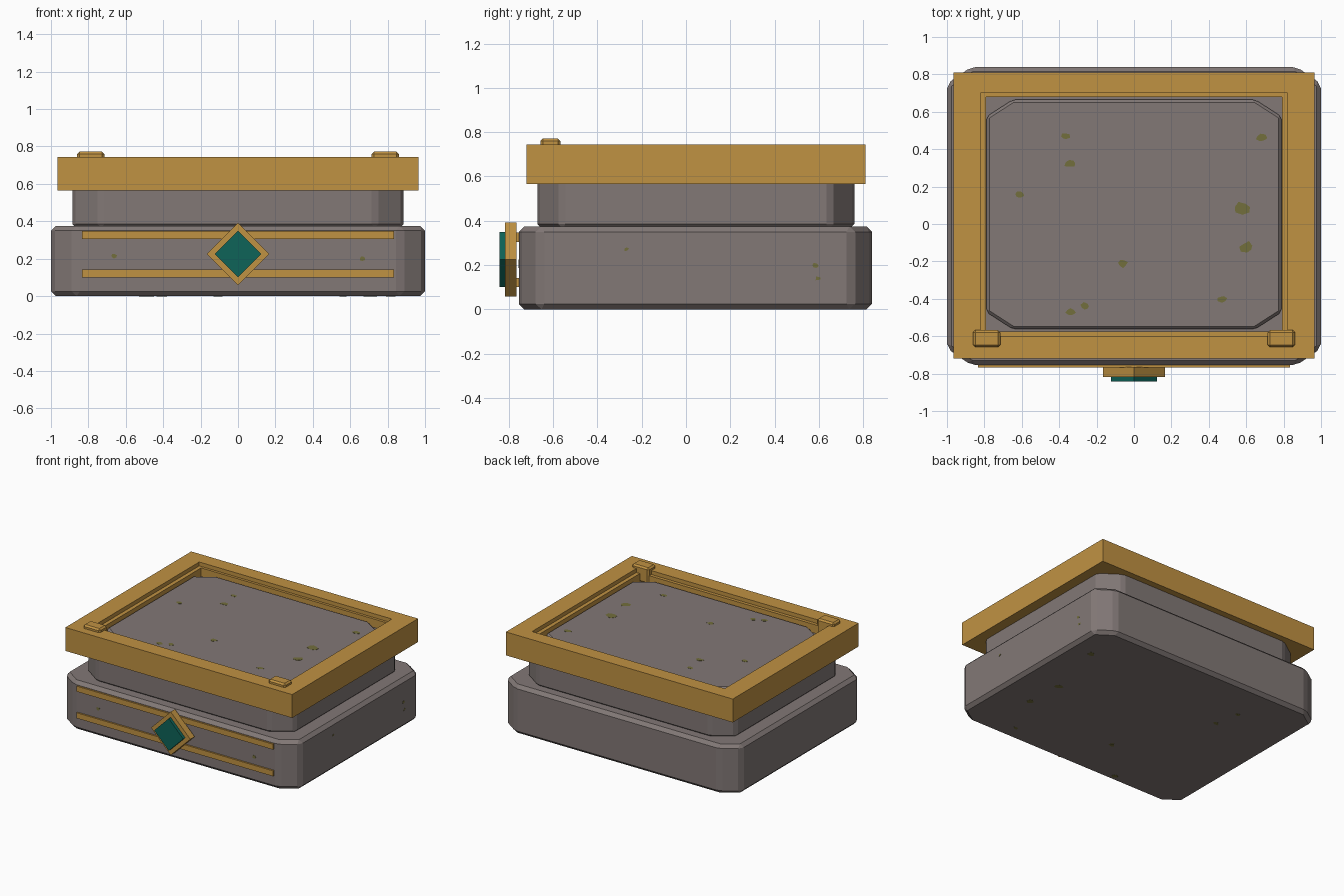
import bpy, bmesh, math, random
from mathutils import Matrix, Vector

if "Cube" in bpy.data.objects:
    bpy.data.objects.remove(bpy.data.objects["Cube"])

random.seed(4)

def material(name, rgb):
    m = bpy.data.materials.new(name)
    m.diffuse_color = (*rgb, 1)
    m.use_nodes = True
    m.node_tree.nodes["Principled BSDF"].inputs["Base Color"].default_value = m.diffuse_color
    return m

STONE = material("warm grey stone", (0.223, 0.188, 0.181))
GOLD = material("aged gold", (0.527, 0.287, 0.055))
GEM = material("deep teal", (0.0045, 0.125, 0.098))
MOSS = material("olive moss", (0.170, 0.156, 0.045))

def finish(name, bm, mat, bevel=0):
    bmesh.ops.recalc_face_normals(bm, faces=bm.faces)
    me = bpy.data.meshes.new(name)
    bm.to_mesh(me)
    bm.free()
    me.materials.append(mat)
    ob = bpy.data.objects.new(name, me)
    bpy.context.collection.objects.link(ob)
    if bevel:
        mod = ob.modifiers.new("bevel", 'BEVEL')
        mod.width = bevel
        mod.segments = 1
        mod.limit_method = 'ANGLE'
    return ob

def extrude(bm, points, vec):
    """Close a polygon of 3D points and extrude it along vec."""
    face = bm.faces.new([bm.verts.new(p) for p in points])
    res = bmesh.ops.extrude_face_region(bm, geom=[face], use_keep_orig=True)
    verts = [g for g in res["geom"] if isinstance(g, bmesh.types.BMVert)]
    bmesh.ops.translate(bm, verts=verts, vec=vec)

def chamfered_slab(name, x, y0, y1, z0, z1, cx, cy, bevel):
    pts = [(x - cx, y0), (x, y0 + cy), (x, y1 - cy), (x - cx, y1),
           (cx - x, y1), (-x, y1 - cy), (-x, y0 + cy), (cx - x, y0)]
    bm = bmesh.new()
    extrude(bm, [(a, b, z0) for a, b in pts], (0, 0, z1 - z0))
    return finish(name, bm, STONE, bevel)

def box(name, x0, x1, y0, y1, z0, z1, mat, bevel=0):
    bm = bmesh.new()
    extrude(bm, [(x0, y0, z0), (x1, y0, z0), (x1, y1, z0), (x0, y1, z0)], (0, 0, z1 - z0))
    return finish(name, bm, mat, bevel)

def ring(name, outer, inner, z0, z1):
    """Rectangular frame; outer and inner are (half width, y0, y1)."""
    bm = bmesh.new()
    loops = []
    for (x, y0, y1), z in ((outer, z0), (outer, z1), (inner, z1), (inner, z0)):
        loops.append([bm.verts.new(p) for p in
                      ((-x, y0, z), (x, y0, z), (x, y1, z), (-x, y1, z))])
    for i in range(4):
        a, b = loops[i], loops[(i + 1) % 4]
        for j in range(4):
            k = (j + 1) % 4
            bm.faces.new((a[j], a[k], b[k], b[j]))
    return finish(name, bm, GOLD)

def diamond(name, r, y0, y1, mat):
    bm = bmesh.new()
    zc = 0.225
    extrude(bm, [(r, y0, zc), (0, y0, zc + r), (-r, y0, zc), (0, y0, zc - r)], (0, y1 - y0, 0))
    return finish(name, bm, mat)

# Stone body: base, plinth, recessed top slab
chamfered_slab("base", 1.0, -0.755, 0.84, 0, 0.375, 0.13, 0.09, 0.025)
chamfered_slab("plinth", 0.885, -0.67, 0.76, 0.365, 0.65, 0.15, 0.105, 0.02)
chamfered_slab("top_slab", 0.788, -0.562, 0.665, 0.62, 0.695, 0.14, 0.09, 0.015)

# Gold frame with a lower inner lip
ring("rim_frame", (0.965, -0.72, 0.81), (0.82, -0.60, 0.70), 0.565, 0.745)
ring("rim_inner_lip", (0.825, -0.605, 0.705), (0.79, -0.575, 0.68), 0.63, 0.715)

# Front corner clasps
for side, s in (("left", -1), ("right", 1)):
    xs = sorted((s * 0.715, s * 0.86))
    box("clasp_" + side, xs[0], xs[1], -0.658, -0.567, 0.65, 0.772, GOLD, 0.012)

# Front bands and jewel
for label, z in (("lower", 0.1), ("upper", 0.305)):
    box("band_" + label, -0.835, 0.835, -0.768, -0.74, z, z + 0.042, GOLD)
diamond("jewel_setting", 0.167, -0.818, -0.765, GOLD)
diamond("jewel", 0.124, -0.842, -0.80, GEM)

# Moss flecks: thin irregular plates on a surface with the given normal
def flecks(name, spots, to_world, normal):
    bm = bmesh.new()
    for u, v, r in spots:
        pts = []
        turn = random.random() * 6
        for i in range(7):
            a = turn + i * math.tau / 7
            d = r * random.uniform(0.6, 1.15)
            pts.append(to_world(u + d * math.cos(a), v + 0.75 * d * math.sin(a)))
        extrude(bm, pts, Vector(normal) * 0.002)
    finish(name, bm, MOSS)

flecks("moss_top", [(-.37, .47, .028), (-.34, .325, .035), (-.61, .16, .025), (.68, .46, .035),
                    (.58, .085, .045), (.6, -.125, .045), (-.06, -.21, .03), (-.34, -.47, .03),
                    (-.26, -.44, .03), (.47, -.4, .025)],
       lambda u, v: (u, v, 0.694), (0, 0, 1))
flecks("moss_underside", [(.82, .51, .03), (.70, .02, .04), (.72, -.27, .035), (.56, -.62, .025),
                          (-.11, -.37, .025), (-.41, -.69, .03), (-.47, .33, .03), (-.51, .52, .02)],
       lambda u, v: (u, v, 0.001), (0, 0, -1))
flecks("moss_front", [(-.665, .215, .017), (.665, .2, .017)],
       lambda u, v: (u, -0.754, v), (0, -1, 0))
flecks("moss_right", [(-.27, .27, .012), (.585, .2, .016), (.595, .14, .014)],
       lambda u, v: (0.999, u, v), (1, 0, 0))
